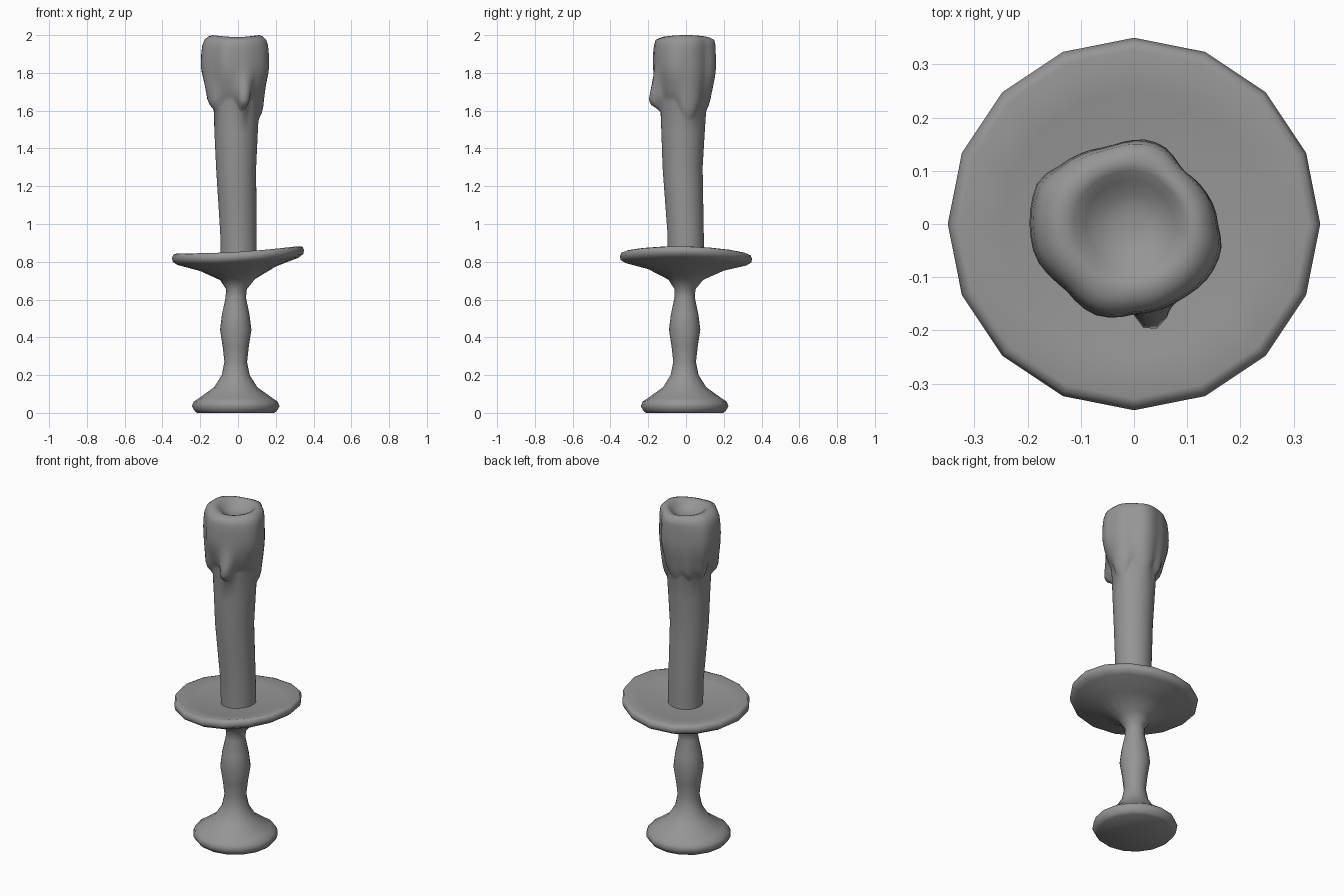
import bpy, bmesh, math

if "Cube" in bpy.data.objects:
    bpy.data.objects.remove(bpy.data.objects["Cube"])

# Dark grey finish shared by both parts
dark = bpy.data.materials.new("dark_grey")
dark.diffuse_color = (0.3, 0.3, 0.3, 1)
dark.use_nodes = True
dark.node_tree.nodes["Principled BSDF"].inputs["Base Color"].default_value = dark.diffuse_color


def smooth(t):
    t = max(0.0, min(1.0, t))
    return t * t * (3 - 2 * t)


def lerp_table(table, v):
    """Piecewise-linear lookup; rows are (key, value...)."""
    for a, b in zip(table, table[1:]):
        if v <= b[0]:
            f = max(0.0, (v - a[0]) / (b[0] - a[0]))
            return [p + (q - p) * f for p, q in zip(a[1:], b[1:])]
    return list(table[-1][1:])


def skin(name, rings, first, last, angle):
    """Bridge equal-sized rings and close both ends with a fan."""
    bm = bmesh.new()
    rows = [[bm.verts.new(p) for p in ring] for ring in rings]
    n = len(rows[0])
    for lo, hi in zip(rows, rows[1:]):
        for i in range(n):
            j = (i + 1) % n
            bm.faces.new((lo[i], lo[j], hi[j], hi[i]))
    a, b = bm.verts.new(first), bm.verts.new(last)
    for i in range(n):
        j = (i + 1) % n
        bm.faces.new((a, rows[0][j], rows[0][i]))
        bm.faces.new((b, rows[-1][i], rows[-1][j]))
    bmesh.ops.recalc_face_normals(bm, faces=bm.faces)
    mesh = bpy.data.meshes.new(name)
    bm.to_mesh(mesh)
    bm.free()
    mesh.materials.append(dark)
    ob = bpy.data.objects.new(name, mesh)
    bpy.context.collection.objects.link(ob)
    bpy.ops.object.select_all(action='DESELECT')
    ob.select_set(True)
    bpy.context.view_layer.objects.active = ob
    bpy.ops.object.shade_smooth_by_angle(angle=math.radians(angle))
    return ob


# Candlestick: 16-sided turned foot, stem and slightly warped dish
profile = [(0.205, 0.0), (0.217, 0.01), (0.232, 0.035), (0.222, 0.06),
           (0.195, 0.078), (0.115, 0.135), (0.074, 0.20), (0.06, 0.27),
           (0.069, 0.35), (0.083, 0.44), (0.073, 0.52), (0.054, 0.61),
           (0.055, 0.655), (0.092, 0.705), (0.20, 0.757), (0.32, 0.787),
           (0.345, 0.802), (0.35, 0.822), (0.342, 0.841), (0.328, 0.846),
           (0.25, 0.835), (0.12, 0.823)]
rings = []
for r, z in profile:
    warp = smooth((z - 0.66) / 0.1)
    shift = -0.012 * (1 - smooth((z - 0.6) / 0.15))
    ring = []
    for i in range(16):
        a = math.tau * i / 16
        x, y = r * math.cos(a), r * math.sin(a)
        dz = warp * (0.06 * x + 0.15 * x * x - 0.02 * y)
        ring.append((x + shift, y + shift * 0.6, z + dz))
    rings.append(ring)
skin("candlestick", rings, (-0.012, -0.007, 0), (0, 0, 0.82), 60)

# Candle: leaning shaft with a melted, dripping head
axis = [(0.80, 0.004, 0.0, 0.096), (0.95, 0.002, -0.002, 0.096),
        (1.3, -0.010, -0.018, 0.106), (1.6, -0.010, -0.014, 0.120),
        (1.8, 0.0, 0.0, 0.125), (2.0, 0.0, 0.0, 0.125)]
head = [(0, 0.158), (11, 0.155), (48, 0.136), (70, 0.158), (83, 0.16),
        (109, 0.153), (142, 0.178), (155, 0.198), (186, 0.196), (199, 0.196),
        (223, 0.178), (245, 0.187), (257, 0.181), (270, 0.170), (303, 0.167),
        (325, 0.173), (343, 0.172), (360, 0.158)]
# drips: angle, spread, bulge, length
drips = [(284, 14, 0.070, 0.06), (208, 24, 0.038, 0.06), (15, 26, 0.02, 0.11),
         (85, 22, 0.012, 0.06), (127, 14, 0.022, 0.06), (157, 14, 0.03, 0.06)]
N = 48


def drip_at(deg, k):
    total = 0
    for d in drips:
        delta = (deg - d[0] + 180) % 360 - 180
        total += d[k] * math.exp(-abs(delta / d[1]) ** 3)
    return total


def candle_ring(kind, v):
    ring = []
    for i in range(N):
        deg = 360 * i / N
        top = lerp_table(head, deg)[0]
        low = 1.65 - drip_at(deg, 3)
        if kind == "shaft":
            z = v
            cx, cy, r = lerp_table(axis, z)
        elif kind == "wax":          # v runs from drip tip (0) to bulge (1)
            z = low + (1.86 - low) * v
            cx, cy, r = lerp_table(axis, z)
            s = smooth((z - 1.62) / 0.22)
            body = (r + 0.004 + drip_at(deg, 2)) * (1 - s) + top * s
            r += (body - r) * smooth(v / 0.25 + 0.1)
        else:                        # rounded rim and melted hollow
            z, mix, fixed = v
            cx, cy = -0.008 * (1 - mix), 0.0
            r = top * mix + fixed * (1 - mix)
            if z > 1.98:
                z += 0.005 * math.cos(2 * math.radians(deg)) - 0.005
        a = math.radians(deg)
        ring.append((cx + r * math.cos(a), cy + r * math.sin(a), z))
    return ring


rings = [candle_ring("shaft", z) for z in (0.80, 0.95, 1.1, 1.2, 1.3, 1.4, 1.48)]
rings += [candle_ring("wax", v) for v in (0, 0.07, 0.15, 0.25, 0.4, 0.55, 0.7, 0.85, 1)]
rings += [candle_ring("rim", v) for v in (
    (1.905, 0.97, 0.12), (1.945, 0.85, 0.14), (1.975, 0.65, 0.135),
    (1.993, 0.5, 0.11), (2.0, 0.35, 0.095), (1.992, 0.15, 0.09),
    (1.97, 0.05, 0.078), (1.95, 0, 0.055), (1.942, 0, 0.03))]
skin("candle", rings, (0.004, 0, 0.80), (-0.008, 0, 1.94), 60)
